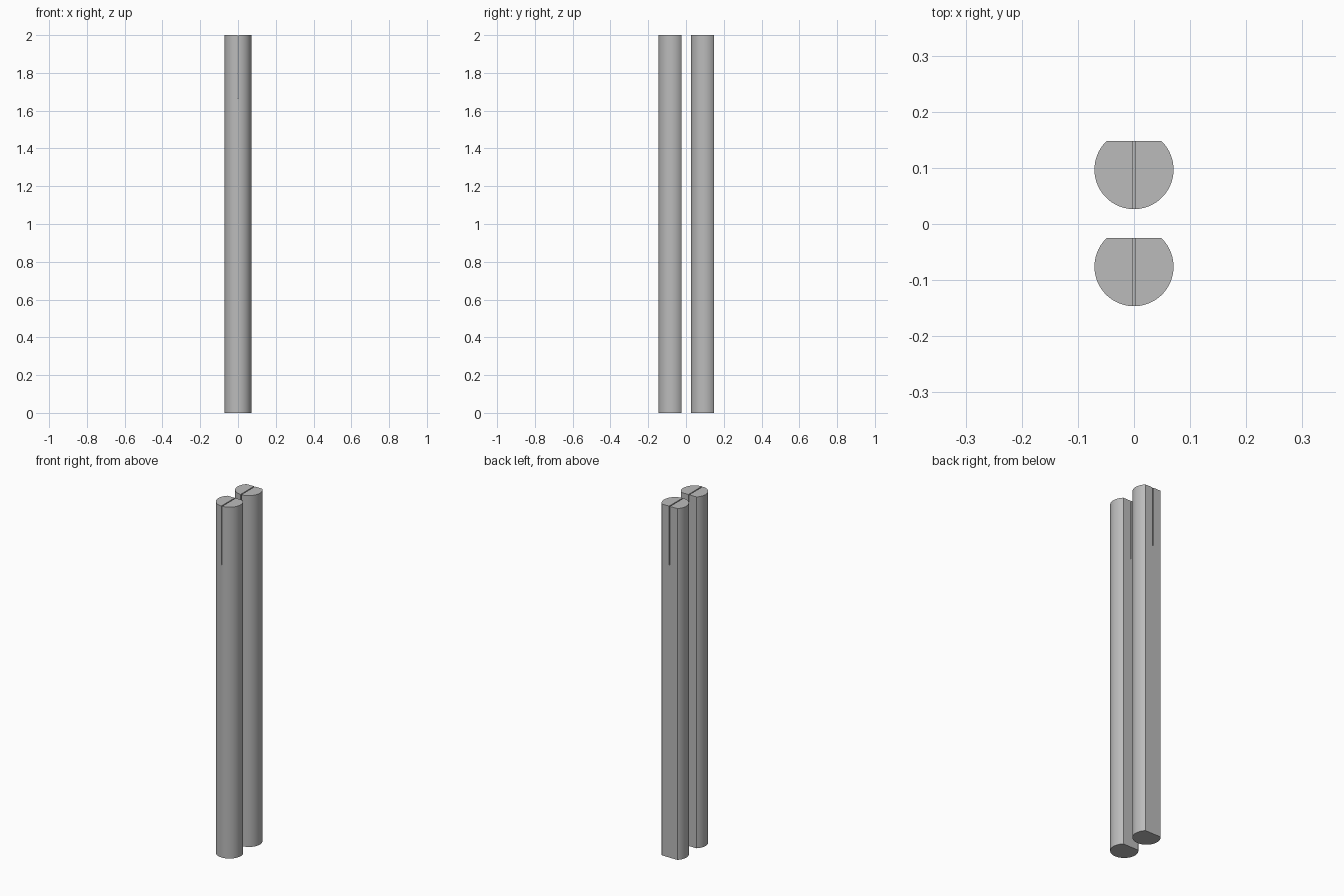
import bpy, bmesh, math

if "Cube" in bpy.data.objects:
    bpy.data.objects.remove(bpy.data.objects["Cube"])

R, FLAT, H = 0.0705, 0.051, 2.0        # radius, flat offset from axis, length
SLOT_W, SLOT_Z = 0.0054, 1.665         # slot width and floor height

grey = bpy.data.materials.new("grey_metal")
grey.diffuse_color = (0.5, 0.5, 0.5, 1)
grey.use_nodes = True
grey.node_tree.nodes["Principled BSDF"].inputs["Base Color"].default_value = grey.diffuse_color


def rod(name, y):
    # D-shaped profile: an arc closed by a flat at the back
    start = math.pi - math.asin(FLAT / R)
    sweep = math.pi + 2 * math.asin(FLAT / R)
    n = 64
    bm = bmesh.new()
    ring = [bm.verts.new((R * math.cos(start + sweep * i / n),
                          R * math.sin(start + sweep * i / n), 0)) for i in range(n + 1)]
    base = bm.faces.new(ring)
    top = bmesh.ops.extrude_face_region(bm, geom=[base])["geom"]
    bmesh.ops.translate(bm, vec=(0, 0, H),
                        verts=[v for v in top if isinstance(v, bmesh.types.BMVert)])
    bmesh.ops.recalc_face_normals(bm, faces=bm.faces)
    mesh = bpy.data.meshes.new(name)
    bm.to_mesh(mesh)
    bm.free()
    mesh.materials.append(grey)
    obj = bpy.data.objects.new(name, mesh)
    obj.location.y = y
    bpy.context.collection.objects.link(obj)

    # Narrow slot cut down from the top end
    bpy.ops.mesh.primitive_cube_add(size=1, location=(0, y, SLOT_Z + 0.25))
    cutter = bpy.context.object
    cutter.name = name + "_slot_cutter"
    cutter.scale = (SLOT_W, 0.4, 0.5)
    cutter.data.materials.append(grey)
    bpy.context.view_layer.update()
    mod = obj.modifiers.new("slot", 'BOOLEAN')
    mod.operation, mod.solver, mod.object = 'DIFFERENCE', 'EXACT', cutter
    bpy.ops.object.select_all(action='DESELECT')
    obj.select_set(True)
    bpy.context.view_layer.objects.active = obj
    bpy.ops.object.modifier_apply(modifier=mod.name)
    bpy.data.objects.remove(cutter, do_unlink=True)
    bpy.ops.object.shade_smooth_by_angle(angle=math.radians(30))


rod("front_shaft", -0.076)
rod("back_shaft", 0.097)
